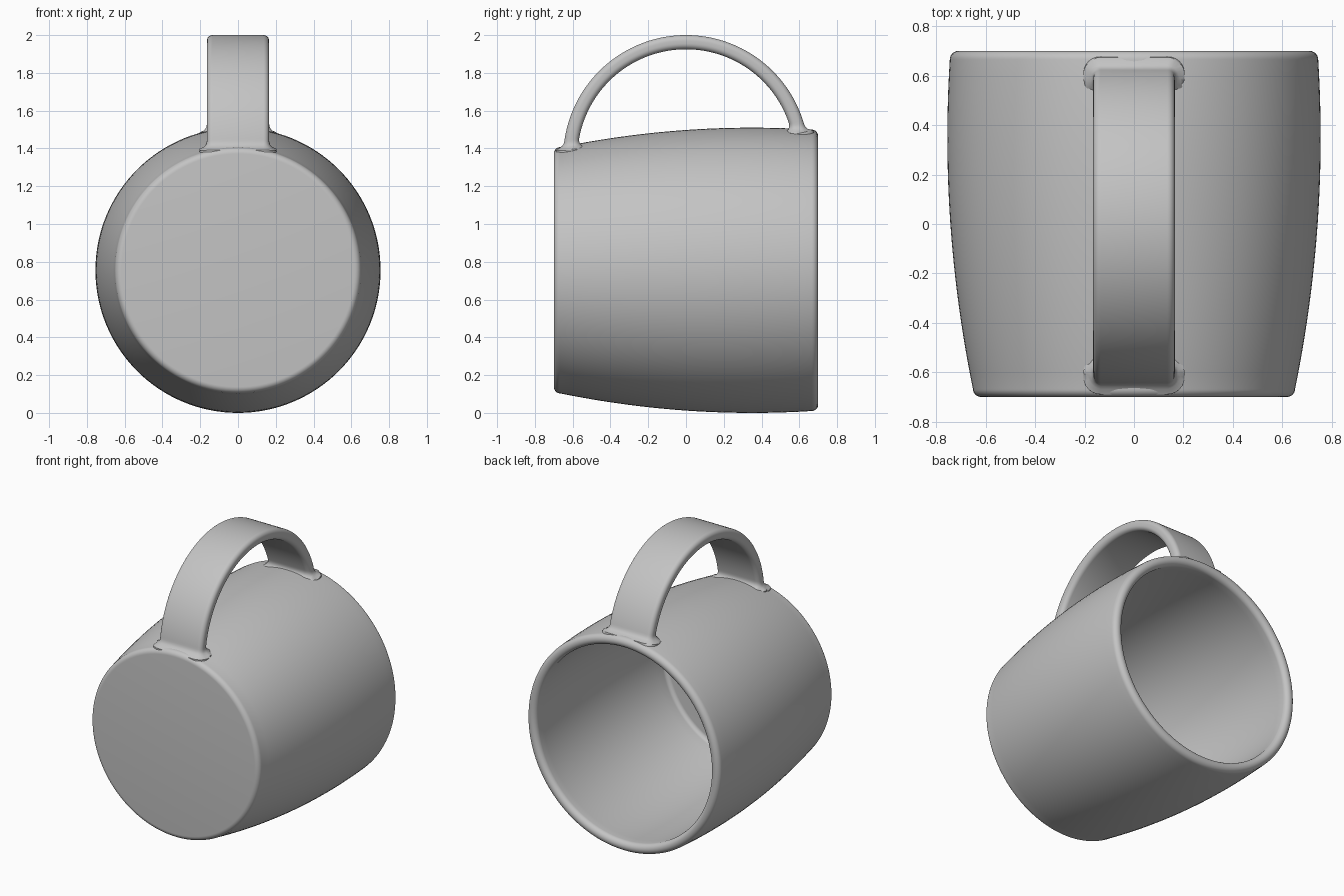
import bpy
import bmesh
from math import sin, cos, pi, sqrt, radians, hypot
from mathutils import Vector

cube = bpy.data.objects.get("Cube")
if cube:
    bpy.data.objects.remove(cube, do_unlink=True)

AXIS_Z = 0.755      # height of the cup's lying axis
HALF = 0.70         # half the cup's length
WALL = 0.07
FLOOR_Y = -0.61

grey = bpy.data.materials.new("plain grey")
grey.use_nodes = True
colour = (0.55, 0.55, 0.55, 1)
grey.diffuse_color = colour
grey.node_tree.nodes["Principled BSDF"].inputs["Base Color"].default_value = colour


def outer_radius(y):
    return 0.755 - 0.1 * (y - 0.35) ** 2


def finish(bm, name):
    bmesh.ops.recalc_face_normals(bm, faces=bm.faces)
    mesh = bpy.data.meshes.new(name)
    bm.to_mesh(mesh)
    bm.free()
    mesh.materials.append(grey)
    obj = bpy.data.objects.new(name, mesh)
    bpy.context.collection.objects.link(obj)
    bpy.ops.object.select_all(action='DESELECT')
    obj.select_set(True)
    bpy.context.view_layer.objects.active = obj
    bpy.ops.object.shade_smooth_by_angle(angle=radians(40))
    return obj


def arc(cy, cr, radius, start, end, steps=8):
    """Points (y, r) on a circular arc, angles measured from +y."""
    angles = [radians(start + (end - start) * i / steps) for i in range(steps + 1)]
    return [(cy + radius * cos(a), cr + radius * sin(a)) for a in angles]


def wall_points(start, end, inset, steps=24):
    ys = [start + (end - start) * i / steps for i in range(steps + 1)]
    return [(y, outer_radius(y) - inset) for y in ys]


# Cup: closed wall profile spun about the y axis
edge = 0.035
fillet = 0.03
base_y = -HALF + edge
rim_y = HALF - WALL / 2
inner_y = FLOOR_Y + fillet
profile = [(-HALF, 0)]
profile += arc(base_y, outer_radius(base_y) - edge, edge, 180, 90)
profile += wall_points(base_y, rim_y, 0)[1:]
profile += arc(rim_y, outer_radius(rim_y) - WALL / 2, WALL / 2, 90, -90, 14)[1:]
profile += wall_points(rim_y, inner_y, WALL)[1:]
profile += arc(inner_y, outer_radius(inner_y) - WALL - fillet, fillet, 90, 180)[1:]
profile += [(FLOOR_Y, 0)]

bm = bmesh.new()
verts = [bm.verts.new((0, y, AXIS_Z + r)) for y, r in profile]
edges = [bm.edges.new(pair) for pair in zip(verts, verts[1:])]
bmesh.ops.spin(bm, geom=verts + edges, cent=(0, 0, AXIS_Z), axis=(0, 1, 0),
               angle=2 * pi, steps=128, use_merge=False)
bmesh.ops.remove_doubles(bm, verts=bm.verts, dist=0.0001)
finish(bm, "cup")

# Handle: rounded strap swept along an arc, flaring where it meets the cup
half_w, half_t, corner = 0.165, 0.0375, 0.03
section = []
for sx, st, start in ((1, 1, 0), (-1, 1, 90), (-1, -1, 180), (1, -1, 270)):
    for i in range(7):
        a = radians(start + 15 * i)
        n = Vector((cos(a), sin(a)))
        centre = Vector((sx * (half_w - corner), st * (half_t - corner)))
        section.append((centre + corner * n, n))

arc_z, arc_r, flare = 1.35, 0.6125, 0.04
bm = bmesh.new()
rings = []
steps = 150
for k in range(steps + 1):
    a = radians(10 + 170 * k / steps)
    radial = Vector((0, cos(a), sin(a)))
    ring = []
    for p, n in section:
        pos = Vector((p.x, 0, arc_z)) + radial * (arc_r + p.y)
        height = hypot(pos.x, pos.z - AXIS_Z) - outer_radius(pos.y)
        rise = min(max(flare - height, 0), flare)
        push = flare - sqrt(flare ** 2 - rise ** 2)
        pos += (Vector((n.x, 0, 0)) + radial * n.y) * push
        ring.append(bm.verts.new(pos))
    rings.append(ring)
for r0, r1 in zip(rings, rings[1:]):
    for i in range(len(r0)):
        j = (i + 1) % len(r0)
        bm.faces.new((r0[i], r0[j], r1[j], r1[i]))
bm.faces.new(rings[0])
bm.faces.new(rings[-1])
finish(bm, "handle")
